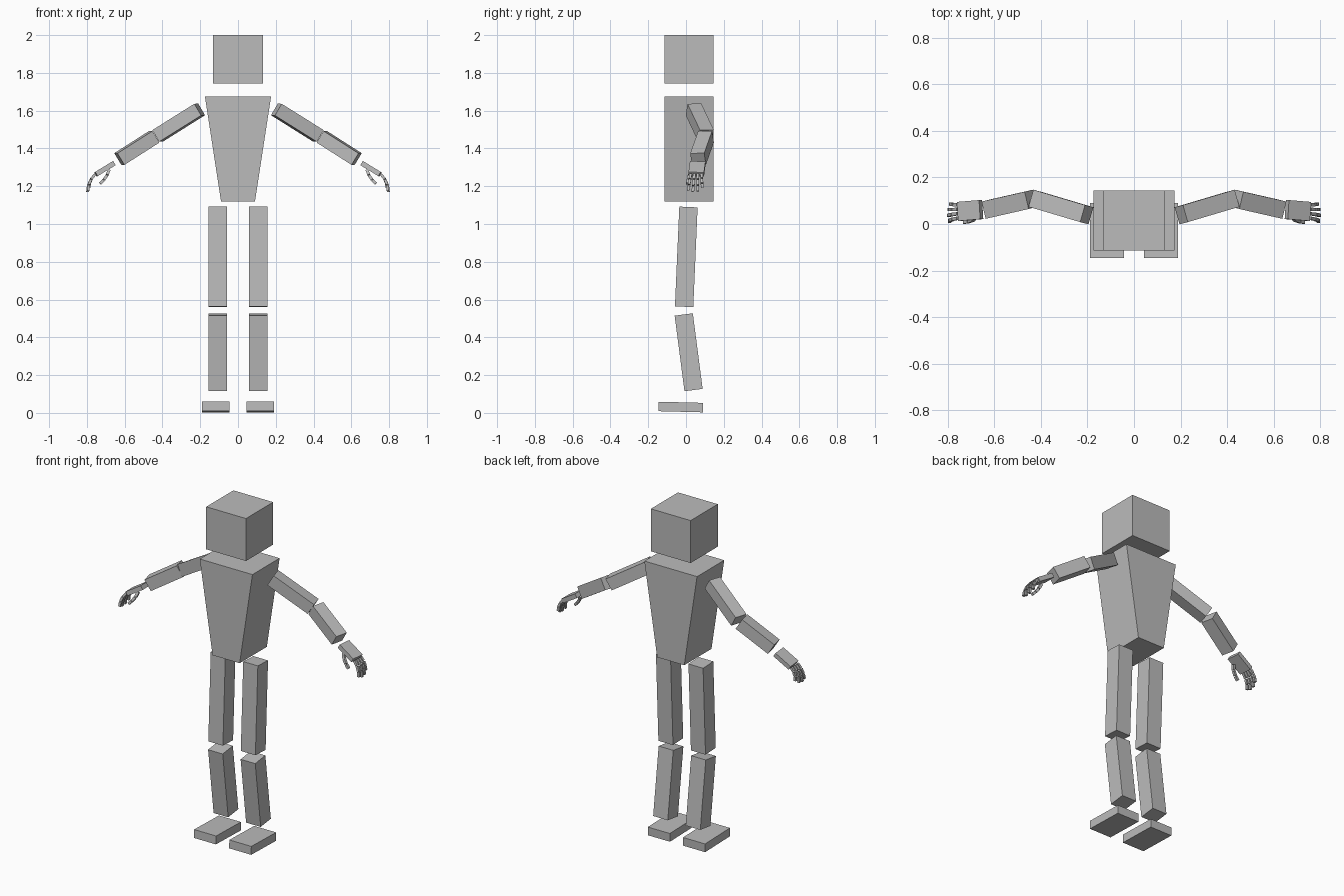
import bpy, bmesh
from mathutils import Vector

if "Cube" in bpy.data.objects:
    bpy.data.objects.remove(bpy.data.objects["Cube"])

grey = bpy.data.materials.new("plain_grey")
grey.diffuse_color = (0.5, 0.5, 0.5, 1)
grey.use_nodes = True
grey.node_tree.nodes["Principled BSDF"].inputs["Base Color"].default_value = grey.diffuse_color


def prism(name, a, b, size_a, size_b=None, depth=(0, 1, 0)):
    """Box running from a to b; sizes are (width, depth) at each end."""
    a, b = Vector(a), Vector(b)
    d = (b - a).normalized()
    v = Vector(depth)
    v = (v - d * v.dot(d)).normalized()
    u = d.cross(v)
    bm = bmesh.new()
    rings = []
    for p, (su, sv) in ((a, size_a), (b, size_b or size_a)):
        rings.append([bm.verts.new(p + u * su * i / 2 + v * sv * j / 2)
                      for i, j in ((-1, -1), (1, -1), (1, 1), (-1, 1))])
    r, s = rings
    bm.faces.new(r[::-1])
    bm.faces.new(s)
    for i in range(4):
        k = (i + 1) % 4
        bm.faces.new((r[i], r[k], s[k], s[i]))
    bmesh.ops.recalc_face_normals(bm, faces=bm.faces)
    me = bpy.data.meshes.new(name)
    bm.to_mesh(me)
    bm.free()
    me.materials.append(grey)
    ob = bpy.data.objects.new(name, me)
    bpy.context.collection.objects.link(ob)
    return ob


def pair(name, a, b, size, depth=(0, 1, 0)):
    """The same box on both sides of the body."""
    for side, s in (("left", 1), ("right", -1)):
        prism(f"{name}_{side}", (a[0] * s, a[1], a[2]), (b[0] * s, b[1], b[2]),
              size, depth=(depth[0] * s, depth[1], depth[2]))


# Head and tapered torso
prism("head", (0, 0.016, 1.745), (0, 0.016, 2.0), (0.264, 0.258))
prism("torso", (0, 0.016, 1.12), (0, 0.016, 1.675), (0.18, 0.258), (0.35, 0.258))

# Legs and feet
pair("thigh", (0.108, 0.013, 1.09), (0.108, -0.01, 0.562), (0.097, 0.097))
pair("shin", (0.108, -0.012, 0.521), (0.108, 0.040, 0.121), (0.097, 0.097))
pair("foot", (0.117, -0.146, 0.034), (0.117, 0.09, 0.028), (0.146, 0.05), (0, 0, 1))

# Arms
pair("upper_arm", (0.203, 0.04, 1.606), (0.425, 0.106, 1.467), (0.072, 0.076), (0, 1, -0.15))
pair("forearm", (0.443, 0.106, 1.462), (0.628, 0.064, 1.344), (0.072, 0.076), (0, 1, 0.15))

# Hands
pair("palm", (0.657, 0.062, 1.321), (0.752, 0.054, 1.263), (0.026, 0.082))


def digit(name, joints, w):
    """Chain of small boxes with a slight gap at every joint."""
    for i in range(len(joints) - 1):
        a, b = Vector(joints[i]), Vector(joints[i + 1])
        pair(f"{name}_segment_{i + 1}", a.lerp(b, 0.06), a.lerp(b, 0.94), (w, w))


# Four fingers curling down: root y, tip y, length factor
for name, y0, y1, f in (("index_finger", 0.025, 0.012, 0.92), ("middle_finger", 0.044, 0.036, 1.0),
                        ("ring_finger", 0.063, 0.062, 0.96), ("little_finger", 0.082, 0.086, 0.78)):
    path = [(0.0, 0.0), (0.024, -0.030), (0.037, -0.062), (0.041, -0.096)]
    digit(name, [(0.756 + x * f, y0 + (y1 - y0) * i / 3, 1.264 + z * f)
                 for i, (x, z) in enumerate(path)], 0.014)

# Thumb below the front edge of the palm
digit("thumb", [(0.682, 0.030, 1.288), (0.693, 0.018, 1.258),
                (0.711, 0.011, 1.233), (0.731, 0.008, 1.212)], 0.015)
